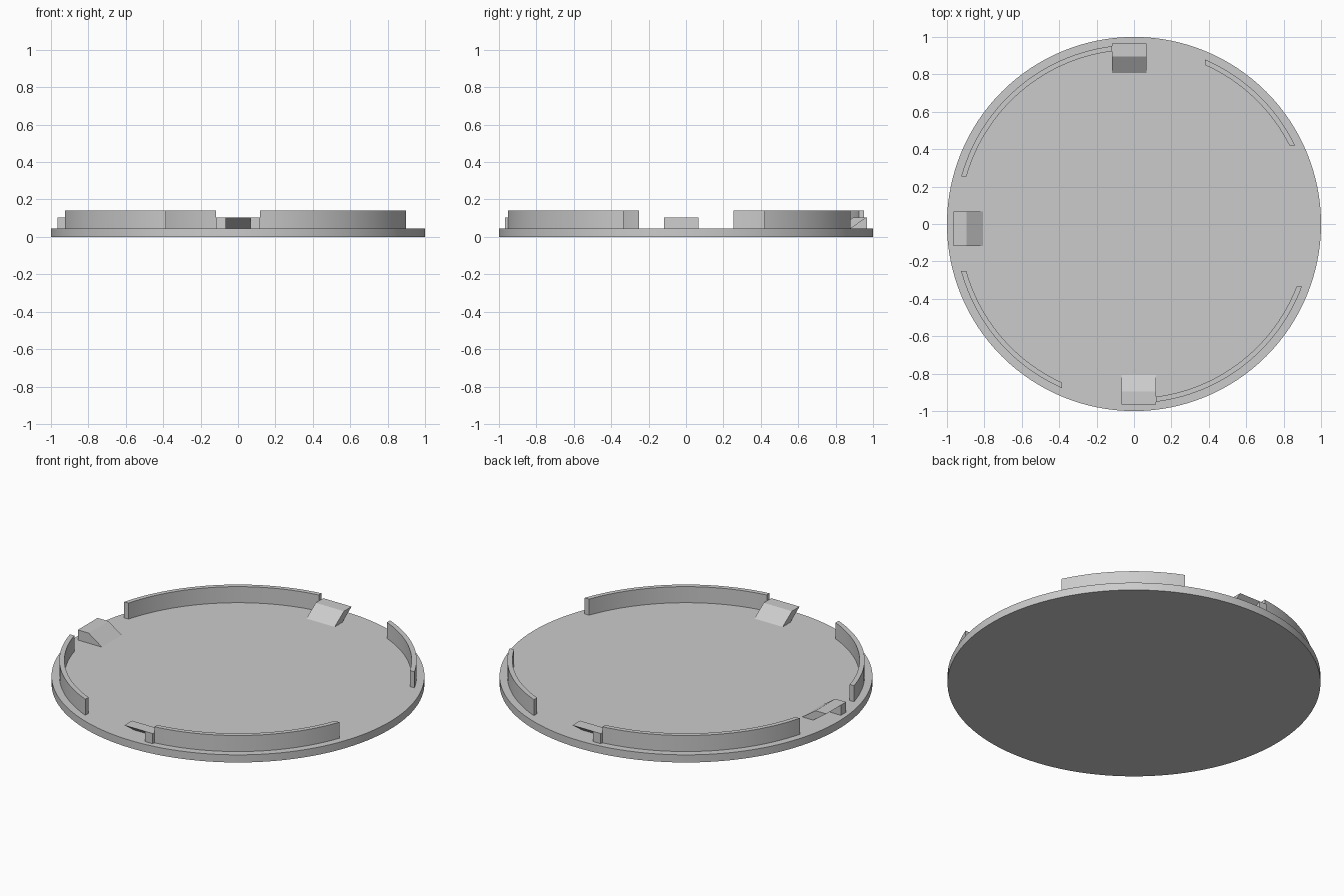
import bpy, bmesh, math
from mathutils import Matrix

if "Cube" in bpy.data.objects:
    bpy.data.objects.remove(bpy.data.objects["Cube"])

BASE_TOP, WALL_TOP, CLIP_TOP = 0.045, 0.14, 0.105
R_OUT, R_IN = 0.958, 0.931

grey = bpy.data.materials.new("grey plastic")
grey.diffuse_color = (0.6, 0.6, 0.6, 1)
grey.use_nodes = True
grey.node_tree.nodes["Principled BSDF"].inputs["Base Color"].default_value = grey.diffuse_color


def finish(name, bm, smooth=True):
    bmesh.ops.recalc_face_normals(bm, faces=bm.faces)
    mesh = bpy.data.meshes.new(name)
    bm.to_mesh(mesh)
    bm.free()
    mesh.materials.append(grey)
    obj = bpy.data.objects.new(name, mesh)
    bpy.context.collection.objects.link(obj)
    if smooth:
        bpy.ops.object.select_all(action='DESELECT')
        obj.select_set(True)
        bpy.context.view_layer.objects.active = obj
        bpy.ops.object.shade_smooth_by_angle(angle=math.radians(30))
    return obj


def extrude_face(bm, points, offset):
    """Extrude a closed outline into a solid."""
    face = bm.faces.new([bm.verts.new(p) for p in points])
    geom = bmesh.ops.extrude_face_region(bm, geom=[face])["geom"]
    verts = [g for g in geom if isinstance(g, bmesh.types.BMVert)]
    bmesh.ops.translate(bm, verts=verts, vec=offset)


# Round base plate
bm = bmesh.new()
bmesh.ops.create_cone(bm, cap_ends=True, segments=128, radius1=1, radius2=1, depth=BASE_TOP,
                      matrix=Matrix.Translation((0, 0, BASE_TOP / 2)))
finish("base_plate", bm)


# Curved walls whose ends are cut square to the axes at x_cut and y_cut
def wall(name, x_cut, y_cut, steps=28):
    def arc(r):
        sx, sy = math.copysign(1, x_cut), math.copysign(1, y_cut)
        a0, a1 = math.asin(abs(y_cut) / r), math.acos(abs(x_cut) / r)
        angles = [a0 + (a1 - a0) * i / steps for i in range(steps + 1)]
        return [(sx * r * math.cos(a), sy * r * math.sin(a), BASE_TOP) for a in angles]
    bm = bmesh.new()
    extrude_face(bm, arc(R_OUT) + arc(R_IN)[::-1], (0, 0, WALL_TOP - BASE_TOP))
    finish(name, bm)


wall("wall_back_left", -0.118, 0.255)
wall("wall_back_right", 0.38, 0.42)
wall("wall_front_left", -0.385, -0.25)
wall("wall_front_right", 0.118, -0.335)


# Snap clips: a leaning slab with a solid gusset under one end
def clip(name, angle):
    x0, x1, x2 = -0.118, -0.068, 0.067
    b, t = BASE_TOP, CLIP_TOP
    bm = bmesh.new()
    slab = [(0.808, b), (0.88, b), (0.966, t), (0.895, t)]
    gusset = [(0.88, b), (0.966, b), (0.966, t)]
    extrude_face(bm, [(x0, y, z) for y, z in slab], (x2 - x0, 0, 0))
    extrude_face(bm, [(x0, y, z) for y, z in gusset], (x1 - x0, 0, 0))
    bm.transform(Matrix.Rotation(math.radians(angle), 4, 'Z'))
    finish(name, bm, smooth=False)


for name, angle in (("clip_back", 0), ("clip_left", 90), ("clip_front", 180)):
    clip(name, angle)
